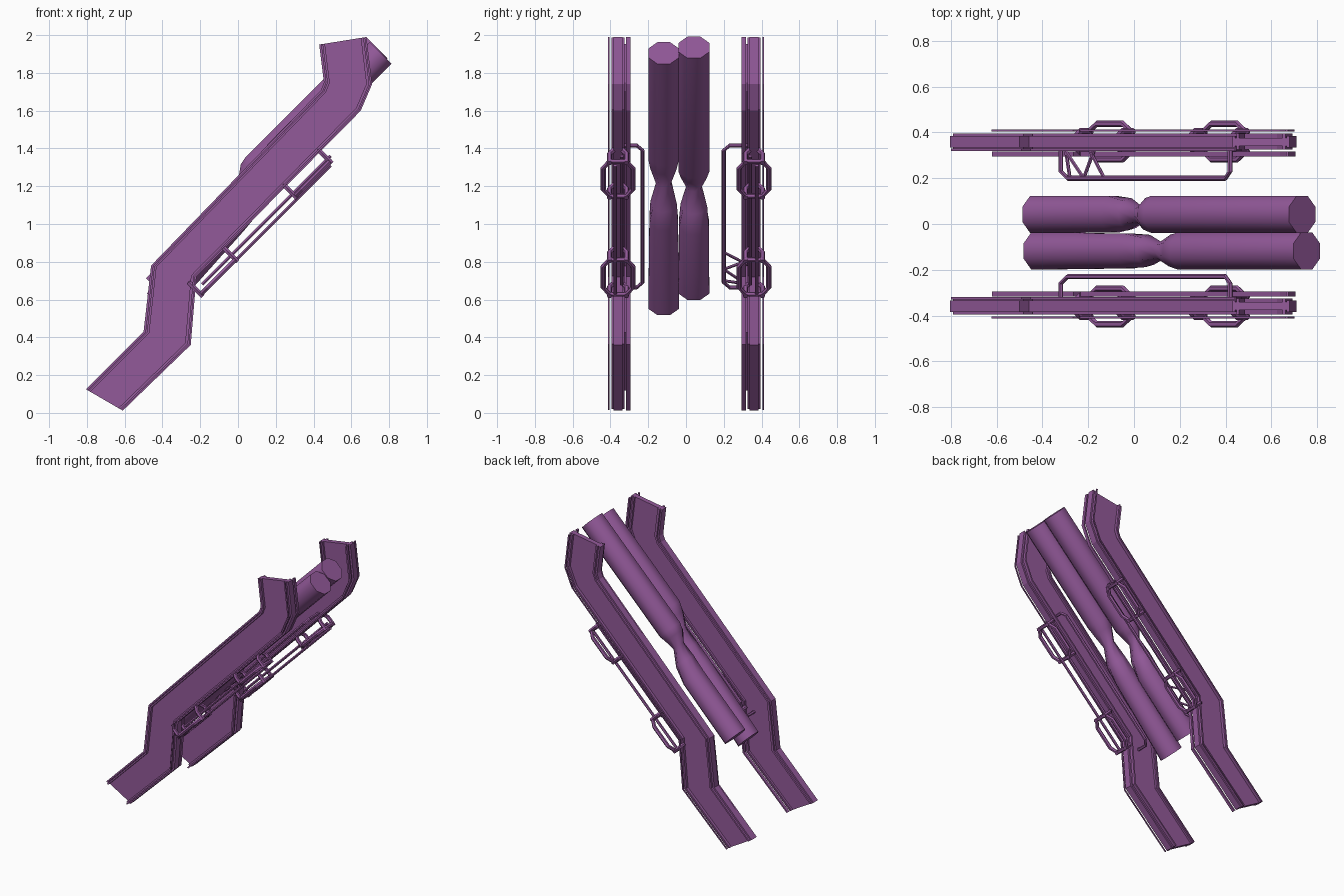
import bpy, bmesh, math
from mathutils import Vector

if "Cube" in bpy.data.objects:
    bpy.data.objects.remove(bpy.data.objects["Cube"])

mat = bpy.data.materials.new("purple")
mat.diffuse_color = (0.29, 0.10, 0.32, 1)
mat.use_nodes = True
mat.node_tree.nodes["Principled BSDF"].inputs["Base Color"].default_value = mat.diffuse_color


def finish(name, bm, smooth=None):
    bmesh.ops.recalc_face_normals(bm, faces=bm.faces)
    me = bpy.data.meshes.new(name)
    bm.to_mesh(me)
    bm.free()
    me.materials.append(mat)
    ob = bpy.data.objects.new(name, me)
    bpy.context.collection.objects.link(ob)
    if smooth:
        bpy.ops.object.select_all(action='DESELECT')
        ob.select_set(True)
        bpy.context.view_layer.objects.active = ob
        bpy.ops.object.shade_smooth_by_angle(angle=math.radians(smooth))
    return ob


def loft(bm, rings, closed=False):
    """Skin a list of equal-sized rings, capping the ends unless closed."""
    vs = [[bm.verts.new(p) for p in r] for r in rings]
    n = len(vs[0])
    pairs = list(zip(vs, vs[1:])) + ([(vs[-1], vs[0])] if closed else [])
    for a, b in pairs:
        for i in range(n):
            j = (i + 1) % n
            bm.faces.new((a[i], a[j], b[j], b[i]))
    if not closed:
        bm.faces.new(vs[0])
        bm.faces.new(vs[-1])


def ring(c, axis, up, r, sides, turn=0.0):
    axis = axis.normalized()
    u = (up - axis * up.dot(axis)).normalized()
    v = axis.cross(u)
    return [c + r * (math.cos(a) * u + math.sin(a) * v)
            for a in (turn + math.tau * (i + .5) / sides for i in range(sides))]


def bar(bm, pts, r, closed=False, up=Vector((-1, 0.02, 1))):
    """Six-sided bar following a path."""
    pts = [Vector(p) for p in pts]
    n = len(pts)
    rings = []
    for i, p in enumerate(pts):
        a = pts[(i - 1) % n] if closed or i > 0 else p
        b = pts[(i + 1) % n] if closed or i < n - 1 else p
        rings.append(ring(p, b - a, up, r, 6))
    loft(bm, rings, closed)


# Side wall stations: (upper edge x, z, lower edge x, z)
stations = [(-.805, .125, -.61, .012), (-.50, .43, -.25, .36), (-.46, .78, -.22, .72),
            (.44, 1.71, .65, 1.60), (.455, 1.75, .71, 1.74), (.43, 1.95, .68, 1.99)]


def strip(bm, v0, v1, y0, y1):
    rings = []
    for ux, uz, lx, lz in stations:
        at = lambda v, y: Vector((ux + (lx - ux) * v, y, uz + (lz - uz) * v))
        rings.append([at(v0, y0), at(v1, y0), at(v1, y1), at(v0, y1)])
    loft(bm, rings)


d = Vector((1, 0, 1)).normalized()
nrm = Vector((-1, 0, 1)).normalized()

for s, side in ((-1, "front"), (1, "back")):
    # Stepped wall panel
    bm = bmesh.new()
    strip(bm, .04, .96, s * .34, s * .375)
    finish(side + "_wall", bm, 30)

    # Edge trims and the thin outer rails along the lower edge
    bm = bmesh.new()
    for v0, v1, y0, y1 in ((0, .05, .335, .385), (.07, .12, .325, .395), (.88, .93, .325, .395),
                           (.95, 1, .335, .385), (.94, .985, .295, .317), (.93, .97, .405, .412),
                           (.03, .06, .318, .33)):
        strip(bm, v0, v1, s * y0, s * y1)
    finish(side + "_wall_trim", bm)

    # Long rods under the wall
    bm = bmesh.new()
    for off, y in ((.82, .375), (.87, .34)):
        bar(bm, [(-.19, s * y, off - .19), (.49, s * y, off + .49)], .01)
    finish(side + "_under_rods", bm)

    # Octagonal clamp loops with posts up to the wall
    bm = bmesh.new()
    for cx, cz in ((-.105, .72), (.395, 1.24)):
        c = Vector((cx, s * .36, cz))
        oct_pts = ((-.13, -.045), (-.08, -.078), (.08, -.078), (.13, -.045),
                   (.13, .045), (.08, .078), (-.08, .078), (-.13, .045))
        bar(bm, [c + d * a + Vector((0, b, 0)) for a, b in oct_pts], .014, True, nrm)
        for a in (-.13, .13):
            for b in (-.045, .045):
                p = c + d * a + Vector((0, b, 0))
                bar(bm, [p - nrm * .015, p + nrm * .055, p + nrm * .085 - Vector((0, b * .5, 0))],
                    .014, False, d)
    finish(side + "_clamps", bm)

    # Inner handrail
    y = .20 if s > 0 else .23
    bm = bmesh.new()
    bar(bm, [(-.32, s * .335, .665), (-.32, s * (y + .03), .665), (-.29, s * y, .69),
             (.40, s * y, 1.39), (.42, s * (y + .03), 1.415), (.42, s * .335, 1.415)], .011)
    if s > 0:
        # Diagonal braces on the back handrail
        for xa, xb in ((-.31, -.22), (-.17, -.22), (-.20, -.13), (-.30, -.28)):
            bar(bm, [(xa, .335, xa + .98), (xb, .2, xb + .98)], .008)
    finish(side + "_handrail", bm)

# Two octagonal tubes with a twisted, pinched waist: (x, z, radius, twist)
tubes = {
    "back_tube": (.042, ((-.43, .655, .088, 0), (-.09, 1.0, .086, 0), (-.02, 1.10, .072, .2),
                         (.03, 1.20, .042, .5), (.065, 1.265, .075, .7),
                         (.10, 1.30, .088, .785), (.735, 1.935, .088, .785))),
    "front_tube": (-.118, ((-.425, .575, .088, 0), (-.02, 1.02, .082, 0), (.06, 1.11, .072, .2),
                           (.12, 1.22, .042, .5), (.175, 1.31, .075, .7),
                           (.215, 1.365, .088, .785), (.755, 1.905, .088, .785))),
}
for name, (y, secs) in tubes.items():
    bm = bmesh.new()
    loft(bm, [ring(Vector((x, y, z)), d, nrm, r, 8, t) for x, z, r, t in secs])
    finish(name, bm, 50)
